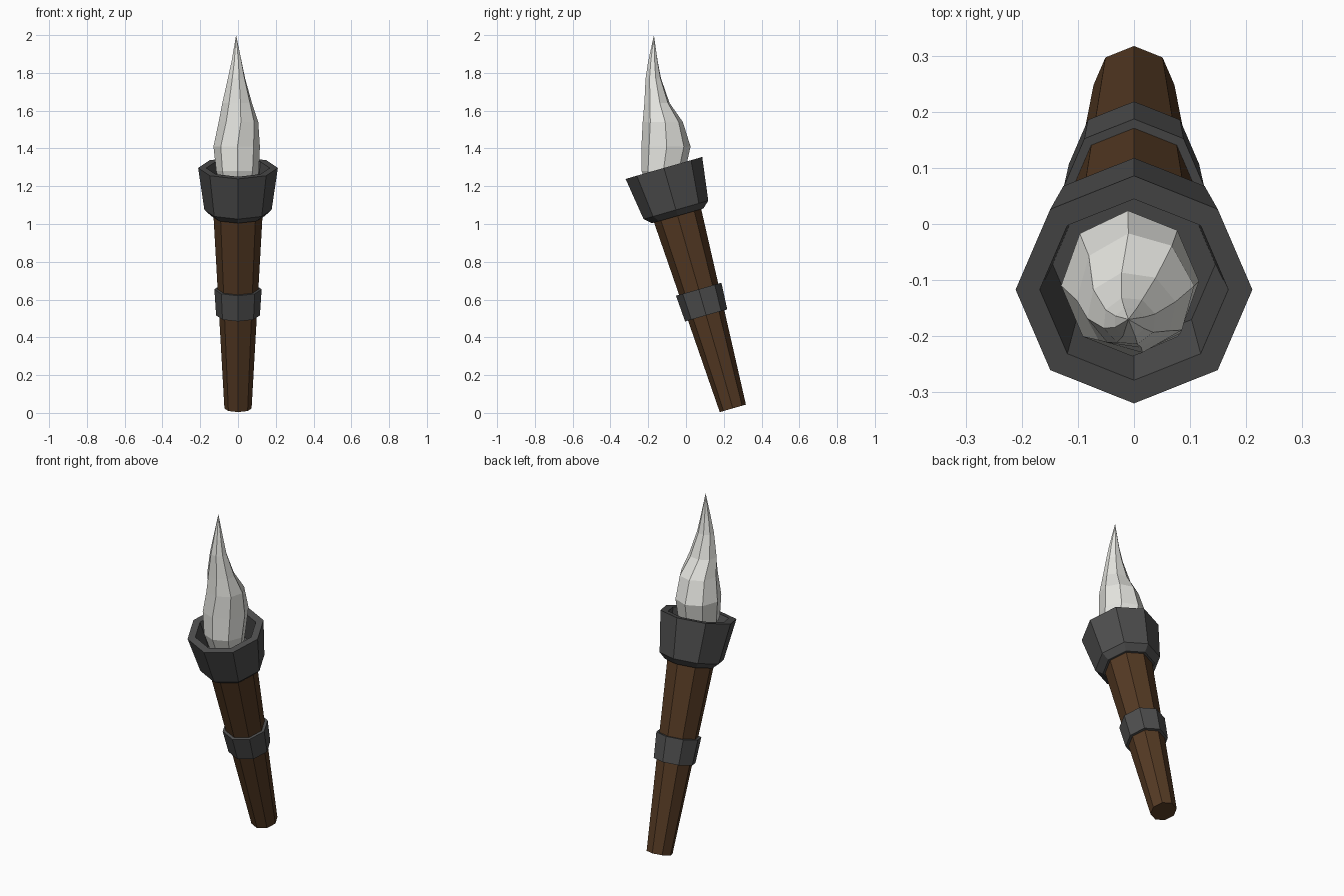
import bpy, bmesh
from math import sin, cos, pi, radians
from mathutils import Matrix

if "Cube" in bpy.data.objects:
    bpy.data.objects.remove(bpy.data.objects["Cube"])

SIDES = 8


def material(name, rgb):
    m = bpy.data.materials.new(name)
    m.diffuse_color = (*rgb, 1)
    m.use_nodes = True
    m.node_tree.nodes["Principled BSDF"].inputs["Base Color"].default_value = m.diffuse_color
    return m


def skin(name, rings, mat, matrix=Matrix(), loop=False, tip=None):
    """Bridge octagonal rings; cap the ends, close into a loop, or end in a tip."""
    bm = bmesh.new()
    vs = [[bm.verts.new(p) for p in ring] for ring in rings]
    pairs = list(zip(vs, vs[1:])) + ([(vs[-1], vs[0])] if loop else [])
    for a, b in pairs:
        for i in range(SIDES):
            j = (i + 1) % SIDES
            bm.faces.new((a[i], a[j], b[j], b[i]))
    if not loop:
        bm.faces.new(vs[0][::-1])
        if tip:
            t = bm.verts.new(tip)
            for i in range(SIDES):
                bm.faces.new((vs[-1][i], vs[-1][(i + 1) % SIDES], t))
        else:
            bm.faces.new(vs[-1])
    bmesh.ops.recalc_face_normals(bm, faces=bm.faces)
    bm.transform(matrix)
    me = bpy.data.meshes.new(name)
    bm.to_mesh(me)
    bm.free()
    me.materials.append(mat)
    ob = bpy.data.objects.new(name, me)
    bpy.context.collection.objects.link(ob)
    return ob


def octagon(rx, ry, z, cx=0, cy=0, twist=0):
    return [(cx + rx * cos(2 * pi * i / SIDES + twist),
             cy + ry * sin(2 * pi * i / SIDES + twist), z) for i in range(SIDES)]


def lathe(profile):
    return [octagon(r, r, z) for r, z in profile]


wood = material("wood", (0.09, 0.042, 0.017))
iron = material("iron", (0.075, 0.075, 0.075))
pale = material("pale_flame", (0.8, 0.8, 0.76))

# The torch body leans forward about its foot
lean = Matrix.Translation((0, 0.248, 0.024)) @ Matrix.Rotation(radians(16), 4, 'X')

# Tapered wooden handle
skin("handle", lathe([(0.072, 0), (0.132, 1.10)]), wood, lean)

# Iron band around the handle
skin("band", lathe([(0.095, 0.512), (0.116, 0.512), (0.125, 0.656), (0.104, 0.656)]),
     iron, lean, loop=True)

# Hollow iron cup
skin("cup", lathe([(0.142, 1.06), (0.178, 1.093), (0.211, 1.324),
                   (0.168, 1.324), (0.145, 1.16)]), iron, lean)

# Upright flame: x range, y range, height, twist of each ring
flame = [(-0.09, 0.09, -0.19, -0.02, 1.17, 0),
         (-0.115, 0.11, -0.235, -0.005, 1.28, 0),
         (-0.13, 0.116, -0.236, 0.024, 1.41, 0.03),
         (-0.103, 0.108, -0.23, -0.016, 1.54, 0.12),
         (-0.085, 0.076, -0.222, -0.085, 1.64, 0.22),
         (-0.056, 0.04, -0.216, -0.13, 1.77, 0.3),
         (-0.036, 0.021, -0.202, -0.148, 1.86, 0.35)]
skin("flame", [octagon((b - a) / 2, (d - c) / 2, z, (a + b) / 2, (c + d) / 2, t)
               for a, b, c, d, z, t in flame], pale, tip=(-0.01, -0.17, 2.0))
